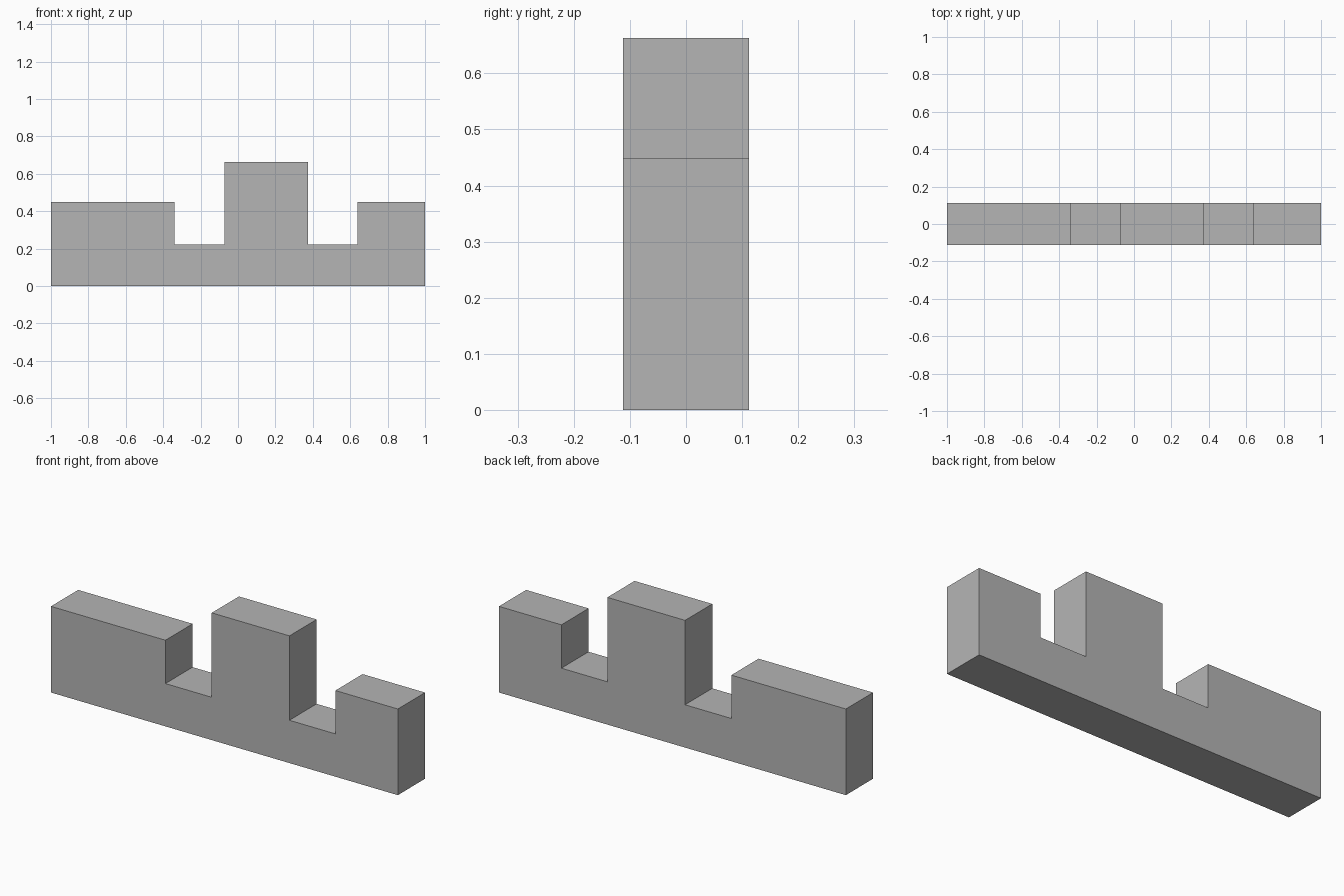
import bpy
import bmesh

cube = bpy.data.objects.get("Cube")
if cube:
    bpy.data.objects.remove(cube, do_unlink=True)

HALF_DEPTH = 0.112
BASE, SHOULDER, TOWER = 0.223, 0.449, 0.663

# One flat grey for the whole block
grey = bpy.data.materials.new("plain_grey")
grey.use_nodes = True
colour = (0.46, 0.46, 0.46, 1)
grey.diffuse_color = colour
grey.node_tree.nodes["Principled BSDF"].inputs["Base Color"].default_value = colour

# Height of each step from left to right: (start, end, height)
steps = [
    (-1.0, -0.34, SHOULDER),
    (-0.34, -0.073, BASE),
    (-0.073, 0.375, TOWER),
    (0.375, 0.64, BASE),
    (0.64, 1.0, SHOULDER),
]

# Stepped outline, closed along the ground
outline = [(-1.0, 0.0)]
for start, end, height in steps:
    outline += [(start, height), (end, height)]
outline.append((1.0, 0.0))

# Extrude the outline through the depth of the block
bm = bmesh.new()
profile = bm.faces.new([bm.verts.new((x, -HALF_DEPTH, z)) for x, z in outline])
extruded = bmesh.ops.extrude_face_region(bm, geom=[profile], use_keep_orig=True)
back = [v for v in extruded["geom"] if isinstance(v, bmesh.types.BMVert)]
bmesh.ops.translate(bm, verts=back, vec=(0, 2 * HALF_DEPTH, 0))
bmesh.ops.recalc_face_normals(bm, faces=bm.faces[:])

mesh = bpy.data.meshes.new("notched_block")
bm.to_mesh(mesh)
bm.free()
mesh.materials.append(grey)
block = bpy.data.objects.new("notched_block", mesh)
bpy.context.collection.objects.link(block)
